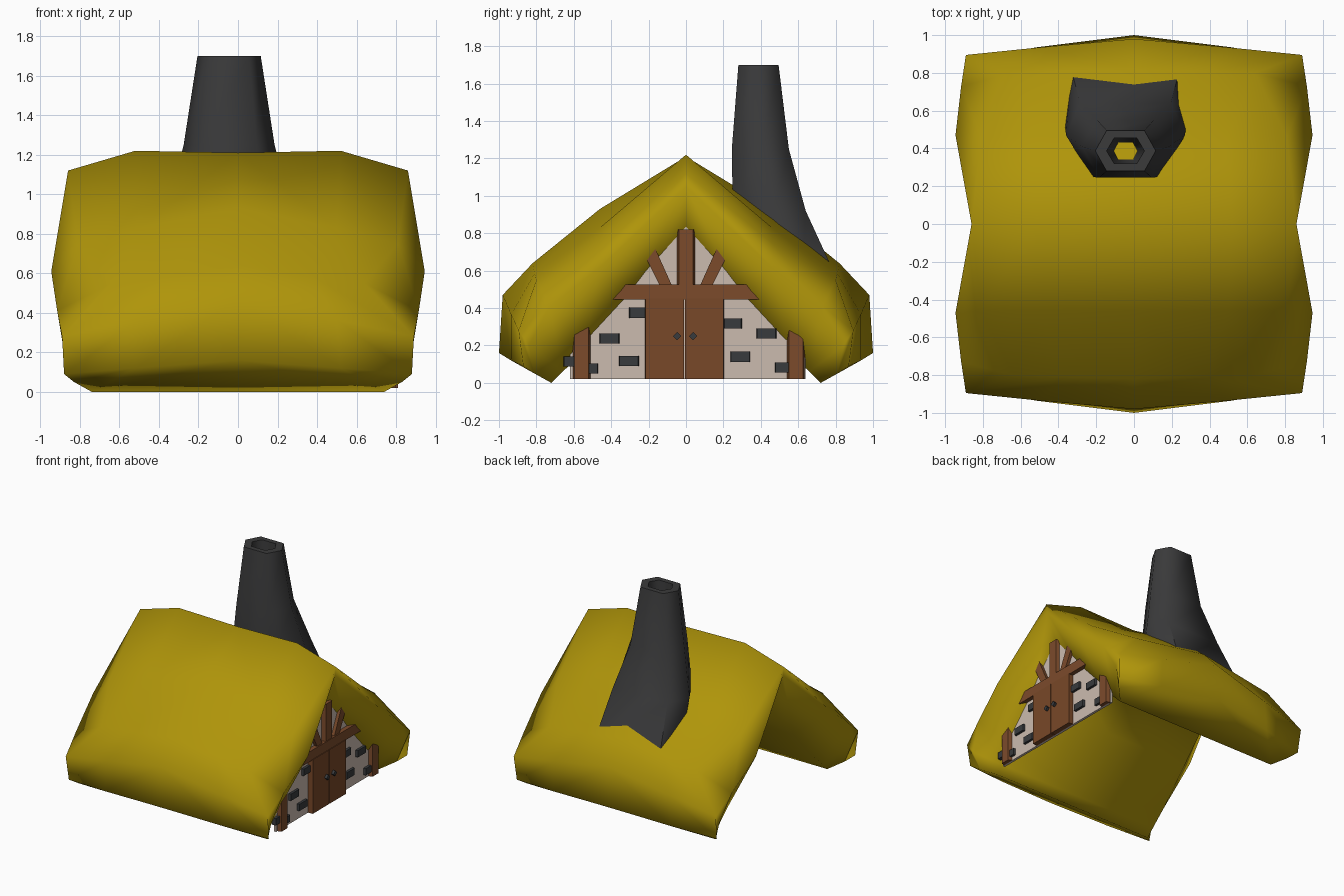
import bpy, bmesh, math

cube = bpy.data.objects.get("Cube")
if cube:
    bpy.data.objects.remove(cube, do_unlink=True)


def material(name, r, g, b):
    m = bpy.data.materials.new(name)
    m.use_nodes = True
    m.diffuse_color = (r, g, b, 1)
    m.node_tree.nodes["Principled BSDF"].inputs["Base Color"].default_value = (r, g, b, 1)
    return m


THATCH = material("golden_thatch", .43, .30, .003)
STONE = material("dark_stone", .043, .043, .044)
PLASTER = material("pale_plaster", .6, .5, .43)
WOOD = material("brown_timber", .2, .07, .024)
DOOR = material("door_wood", .19, .065, .021)
BRICK = material("slate_brick", .04, .043, .047)


def build(name, verts, faces, mat, smooth=False):
    bm = bmesh.new()
    vs = [bm.verts.new(v) for v in verts]
    for f in faces:
        bm.faces.new([vs[i] for i in f]).smooth = smooth
    me = bpy.data.meshes.new(name)
    bm.to_mesh(me)
    bm.free()
    me.materials.append(mat)
    ob = bpy.data.objects.new(name, me)
    bpy.context.collection.objects.link(ob)
    return ob


def slab(name, outline, x0, x1, mat, taper=1.0):
    """Extrude a counter-clockwise (y, z) outline from x0 to x1, narrowing it in y."""
    n = len(outline)
    mid = sum(y for y, z in outline) / n
    verts = [(x0, y, z) for y, z in outline]
    verts += [(x1, mid + (y - mid) * taper, z) for y, z in outline]
    faces = [range(n - 1, -1, -1), range(n, 2 * n)]
    faces += [(i, (i + 1) % n, n + (i + 1) % n, n + i) for i in range(n)]
    return build(name, verts, faces, mat)


def panel(name, y0, y1, z0, z1, x1, mat, taper=1.0):
    return slab(name, [(y0, z0), (y1, z0), (y1, z1), (y0, z1)], WALL - .01, x1, mat, taper)


# Thatched roof: one quarter as rows running over the outside, round the
# gable end and back along the underside, then mirrored both ways
rows = [
    [(0, 0, 1.21), (0, .46, .93), (0, .82, .64), (0, .98, .47), (0, 1, .16)],
    [(.52, 0, 1.22), (.5, .46, .83), (.38, .81, .585), (.5, .935, .365), (.52, .935, .12)],
    [(.86, 0, 1.12), (.81, .46, .75), (.64, .8, .55), (.89, .895, .28), (.88, .87, .09)],
    [(.855, 0, 1.05), (.945, .47, .61), (.915, .73, .41), (.88, .84, .2), (.83, .81, .05)],
    [(.74, 0, .76), (.74, .29, .44), (.74, .54, .17), (.74, .66, .06), (.74, .72, 0)],
]
rows.append([(0, y, z) for x, y, z in rows[-1]])
K = len(rows[0])
quads = [(r * K + k, (r + 1) * K + k, (r + 1) * K + k + 1, r * K + k + 1)
         for r in range(len(rows) - 1) for k in range(K - 1)]
# eave underside joins the outer rows to the inner rows
eave = [r * K + K - 1 for r in range(len(rows))]
quads += [(eave[0], eave[1], eave[4], eave[5]), (eave[1], eave[2], eave[3], eave[4])]
roof = build("thatched_roof", [v for row in rows for v in row], quads, THATCH, True)
mirror = roof.modifiers.new("mirror", 'MIRROR')
mirror.use_axis = (True, True, False)
mirror.merge_threshold = .002


# Chimney: six-sided rings, leaning back and flaring into the roof
def hexagon(z, y0, ym, y1, front, side, back):
    cx = -.045
    return [(cx - front, y0, z), (cx + front, y0, z), (cx + side, ym, z),
            (cx + back, y1, z), (cx - back, y1, z), (cx - side, ym, z)]


rings = [
    hexagon(.55, .25, .62, .81, .2, .33, .285),
    hexagon(.92, .25, .47, .64, .18, .315, .24),
    hexagon(1.25, .245, .41, .55, .14, .23, .15),
    hexagon(1.7, .28, .387, .495, .1, .16, .1),
    hexagon(1.7, .32, .387, .455, .06, .1, .06),
    hexagon(.9, .345, .387, .43, .038, .06, .038),
]
tube = [(r * 6 + i, r * 6 + (i + 1) % 6, r * 6 + 6 + (i + 1) % 6, r * 6 + 6 + i)
        for r in range(len(rings) - 1) for i in range(6)]
chimney = build("chimney", [v for ring in rings for v in ring], tube, STONE)
bpy.context.view_layer.objects.active = chimney
chimney.select_set(True)
bpy.ops.object.shade_smooth_by_angle(angle=math.radians(65))
chimney.select_set(False)

# Gable wall
WALL = .77
slab("gable_wall", [(-.62, .02), (.64, .02), (.64, .13), (0, .84), (-.62, .15)],
     WALL - .02, WALL, PLASTER)

# Timber frame
panel("cross_beam", -.4, .4, .445, .525, .805, WOOD)
panel("king_post", -.05, .05, .52, .82, .8, WOOD, .75)
for side, centre, label in ((-1, -.558, "right"), (1, .588, "left")):
    panel(label + "_post", centre - .05, centre + .05, .02, .3, .8, WOOD, .75)
    brace = [(.075, .52), (.14, .52), (.22, .68), (.165, .72)]
    if side < 0:
        brace = [(-y, z) for y, z in reversed(brace)]
    slab(label + "_brace", brace, WALL - .01, .795, WOOD)

# Double door with diamond knobs
for side, label in ((-1, "right"), (1, "left")):
    c = -.008 + side * .106
    panel(label + "_door", c - .105, c + .105, .02, .45, .81, DOOR, .98)
    k = -.005 + side * .043
    slab(label + "_knob", [(k - .022, .25), (k, .228), (k + .022, .25), (k, .272)],
         .805, .83, BRICK)

# Exposed bricks: centre y, centre z, width
bricks = [(-.26, .375, .09), (-.41, .238, .11), (-.305, .117, .11), (-.5, .077, .06),
          (-.625, .115, .06), (.25, .318, .1), (.43, .263, .11), (.29, .14, .11),
          (.515, .082, .08)]
for i, (y, z, w) in enumerate(bricks):
    panel(f"brick_{i + 1}", y - w / 2, y + w / 2, z - .027, z + .027, .79, BRICK, .9)
